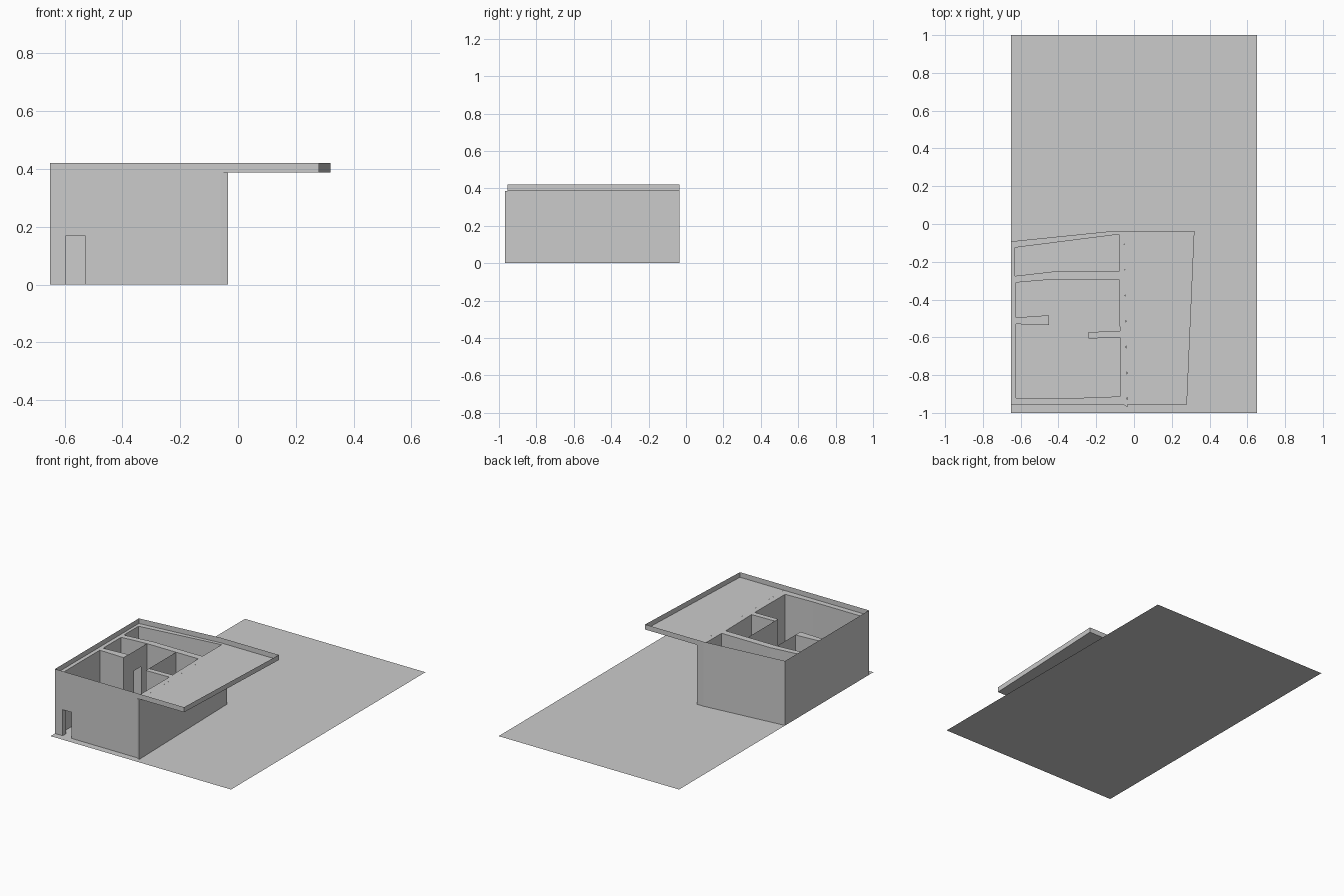
import bpy, bmesh

if "Cube" in bpy.data.objects:
    bpy.data.objects.remove(bpy.data.objects["Cube"])

ROOF, TOP = 0.387, 0.42   # roof deck and parapet heights


def finish(name, bm):
    me = bpy.data.meshes.new(name)
    bm.to_mesh(me)
    bm.free()
    ob = bpy.data.objects.new(name, me)
    bpy.context.collection.objects.link(ob)
    return ob


def panel(name, points):
    """One flat face."""
    bm = bmesh.new()
    bm.faces.new([bm.verts.new(p) for p in points])
    return finish(name, bm)


def ribbon(name, outline, z0, z1):
    """Thin upright sheet following a closed outline."""
    bm = bmesh.new()
    lo = [bm.verts.new((x, y, z0)) for x, y in outline]
    hi = [bm.verts.new((x, y, z1)) for x, y in outline]
    for i in range(len(lo)):
        j = (i + 1) % len(lo)
        bm.faces.new((lo[i], lo[j], hi[j], hi[i]))
    bmesh.ops.recalc_face_normals(bm, faces=bm.faces)
    return finish(name, bm)


def plan_solid(name, loops, z0, z1):
    """Floor plan (outline plus room holes) raised to a solid."""
    bm = bmesh.new()
    for loop in loops:
        vs = [bm.verts.new((x, y, z0)) for x, y in loop]
        for a, b in zip(vs, vs[1:] + vs[:1]):
            bm.edges.new((a, b))
    bmesh.ops.triangle_fill(bm, edges=bm.edges[:], use_beauty=True, normal=(0, 0, -1))
    ext = bmesh.ops.extrude_face_region(bm, geom=bm.faces[:], use_keep_orig=True)
    for v in ext["geom"]:
        if isinstance(v, bmesh.types.BMVert):
            v.co.z = z1
    bmesh.ops.recalc_face_normals(bm, faces=bm.faces)
    return finish(name, bm)


# Building plot
panel("ground", [(-0.65, -1, 0), (0.65, -1, 0), (0.65, 1, 0), (-0.65, 1, 0)])

# Thick walls with two open rooms
outer = [(-0.65, -0.955), (-0.06, -0.955), (-0.035, -0.968), (-0.053, -0.036),
         (-0.10, -0.036), (-0.65, -0.092)]
back_room = [(-0.63, -0.125), (-0.08, -0.055), (-0.08, -0.252), (-0.43, -0.252), (-0.63, -0.275)]
main_room = [(-0.625, -0.31), (-0.45, -0.295), (-0.08, -0.295), (-0.075, -0.567),
             (-0.24, -0.572), (-0.24, -0.606), (-0.073, -0.602), (-0.075, -0.913),
             (-0.27, -0.92), (-0.625, -0.92), (-0.625, -0.53), (-0.45, -0.535),
             (-0.45, -0.483), (-0.625, -0.495)]
walls = plan_solid("house_walls", [outer, back_room, main_room], 0, ROOF)

# Front doorway
door = plan_solid("doorway_cutter", [[(-0.595, -1), (-0.53, -1), (-0.53, -0.88), (-0.595, -0.88)]],
                  -0.1, 0.17)
door.hide_render = True
door.display_type = 'WIRE'
cut = walls.modifiers.new("doorway", 'BOOLEAN')
cut.operation = 'DIFFERENCE'
cut.solver = 'EXACT'
cut.object = door

# Thin partitions inside the main room, one with a doorway
panel("left_partition", [(-0.45, y, z) for y, z in (
    (-0.535, 0), (-0.43, 0), (-0.43, 0.26), (-0.357, 0.26), (-0.357, 0),
    (-0.295, 0), (-0.295, ROOF), (-0.535, ROOF))])
panel("right_partition", [(-0.24, y, z) for y, z in (
    (-0.606, 0), (-0.295, 0), (-0.295, ROOF), (-0.606, ROOF))])

# Overhanging terrace deck and the parapet round the whole roof
panel("terrace_deck", [(x, y, ROOF) for x, y in (
    (-0.035, -0.955), (0.28, -0.955), (0.32, -0.036), (-0.053, -0.036))])
ribbon("roof_parapet", [(-0.65, -0.955), (0.28, -0.955), (0.32, -0.036),
                        (-0.10, -0.036), (-0.65, -0.092)], ROOF, TOP)
